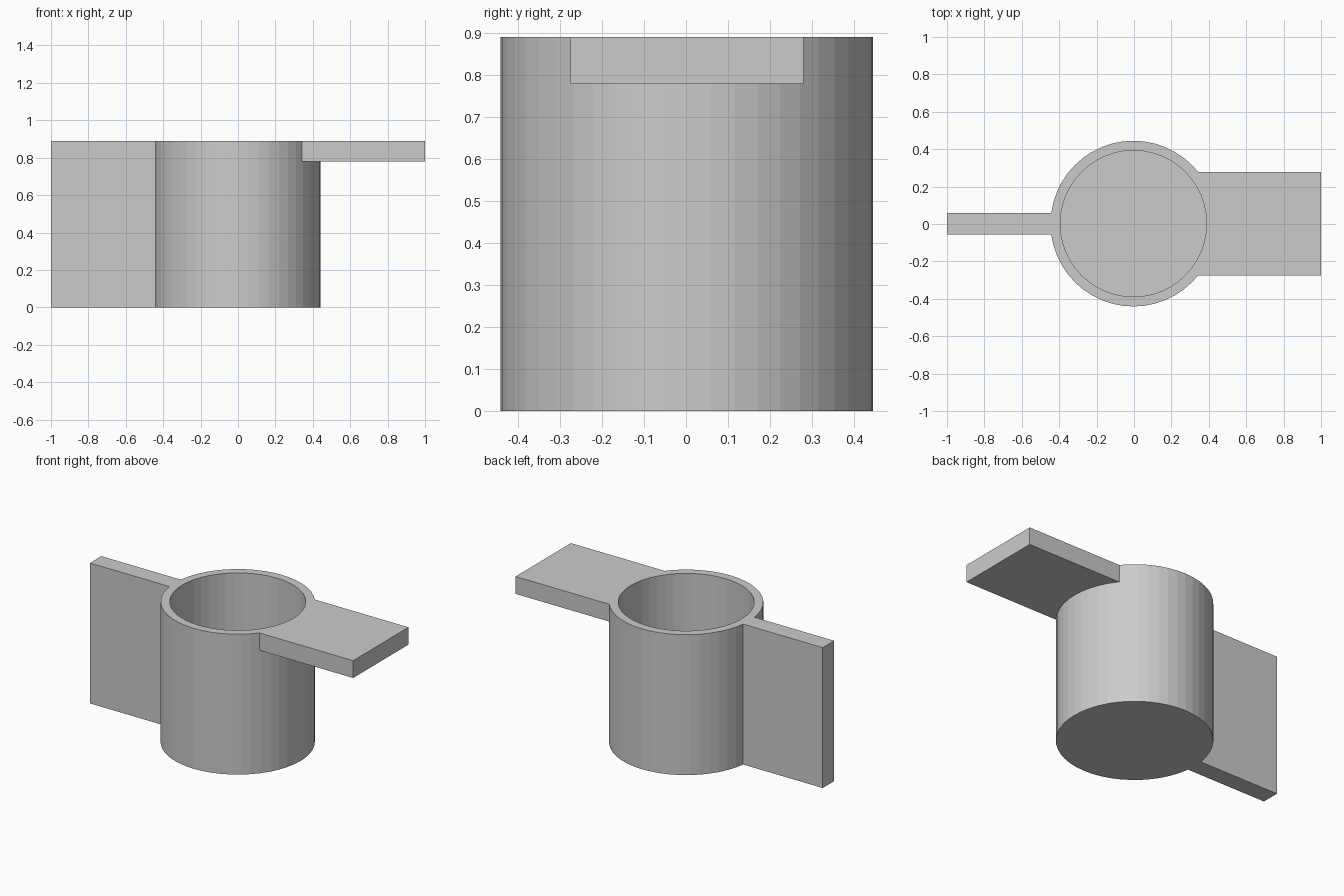
import bpy

if "Cube" in bpy.data.objects:
    bpy.data.objects.remove(bpy.data.objects["Cube"])

R_OUT, R_IN, H, FLOOR = 0.443, 0.391, 0.89, 0.056
CX, CY = -0.003, 0.002


def cylinder(name, radius, z0, z1):
    bpy.ops.mesh.primitive_cylinder_add(vertices=48, radius=radius, depth=z1 - z0,
                                        location=(CX, CY, (z0 + z1) / 2))
    ob = bpy.context.object
    ob.name = name
    return ob


def box(name, x, y, z):
    bpy.ops.mesh.primitive_cube_add(size=1, location=[sum(r) / 2 for r in (x, y, z)])
    ob = bpy.context.object
    ob.name = name
    ob.scale = [r[1] - r[0] for r in (x, y, z)]
    bpy.ops.object.transform_apply(location=False, rotation=False, scale=True)
    return ob


def boolean(target, tool, operation):
    mod = target.modifiers.new(operation.title(), 'BOOLEAN')
    mod.operation, mod.solver, mod.object = operation, 'EXACT', tool
    bpy.context.view_layer.objects.active = target
    bpy.ops.object.modifier_apply(modifier=mod.name)
    bpy.data.objects.remove(tool, do_unlink=True)


# Cup body
cup = cylinder("cup_with_fins", R_OUT, 0, H)

# Upright fin on the left, flat tab on the right, both rooted inside the wall
boolean(cup, box("upright_fin", (-1, -0.2), (-0.055, 0.059), (0, H)), 'UNION')
boolean(cup, box("flat_tab", (0.1, 1), (-0.275, 0.279), (0.78, H)), 'UNION')

# Hollow the cup, leaving a thin floor
boolean(cup, cylinder("bore", R_IN, FLOOR, H + 0.1), 'DIFFERENCE')
